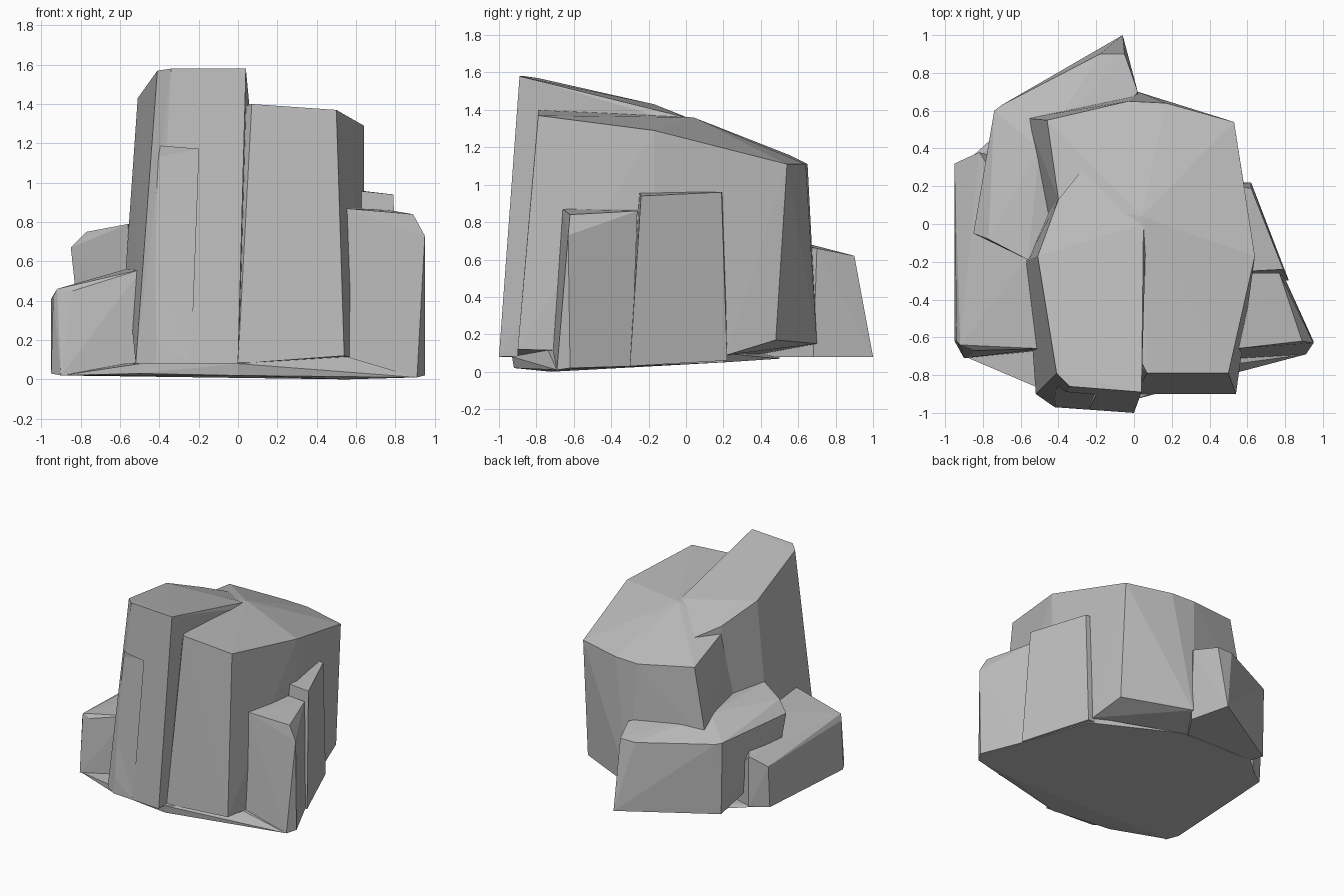
import bpy
import bmesh

default_cube = bpy.data.objects.get("Cube")
if default_cube:
    bpy.data.objects.remove(default_cube, do_unlink=True)

# One plain stone colour
stone = bpy.data.materials.new("grey_stone")
stone.use_nodes = True
stone.diffuse_color = (0.5, 0.5, 0.5, 1)
stone.node_tree.nodes["Principled BSDF"].inputs["Base Color"].default_value = stone.diffuse_color


def chunk(name, top, bottom):
    """A flat-faced boulder wrapped tightly around its top and bottom corners."""
    bm = bmesh.new()
    for corner in top + bottom:
        bm.verts.new(corner)
    result = bmesh.ops.convex_hull(bm, input=bm.verts)
    loose = {v for v in result["geom_interior"] + result["geom_unused"]
             if isinstance(v, bmesh.types.BMVert)}
    bmesh.ops.delete(bm, geom=list(loose), context="VERTS")
    bmesh.ops.recalc_face_normals(bm, faces=bm.faces)
    mesh = bpy.data.meshes.new(name)
    bm.to_mesh(mesh)
    bm.free()
    mesh.materials.append(stone)
    obj = bpy.data.objects.new(name, mesh)
    bpy.context.collection.objects.link(obj)
    return obj


def carve(target, cutter):
    """Cut one chunk out of another and discard the cutter."""
    cutter.hide_render = True
    modifier = target.modifiers.new("carve", "BOOLEAN")
    modifier.operation = "DIFFERENCE"
    modifier.solver = "EXACT"
    modifier.object = cutter
    bpy.context.view_layer.objects.active = target
    bpy.ops.object.modifier_apply(modifier=modifier.name)
    bpy.data.objects.remove(cutter, do_unlink=True)


# Broad central mass with a sloping top
chunk(
    "main_boulder",
    top=[(.07, -.79, 1.4), (.5, -.79, 1.37), (.64, -.17, 1.29), (.53, .54, 1.11),
         (.17, .64, 1.11), (-.03, .65, 1.11), (-.46, .55, 1.16), (-.4, .13, 1.25),
         (.06, -.16, 1.36), (.04, .04, 1.36)],
    bottom=[(0, -.9, .08), (.54, -.9, .12), (.64, -.17, .1), (.58, .22, .09),
            (.53, .48, .17), (.02, .7, .15), (-.57, .56, .6), (-.5, .5, .1),
            (-.5, -.2, .08)],
)

# Tall front column
column = chunk(
    "tall_column",
    top=[(-.41, -.79, 1.57), (-.34, -.86, 1.58), (.04, -.89, 1.58), (.06, -.16, 1.37),
         (.05, 0, 1.36), (-.2, .38, 1.21), (-.4, .13, 1.31), (-.51, -.17, 1.43)],
    bottom=[(-.52, -.9, .08), (-.42, -.97, .08), (0, -1, .08), (0, 0, .1),
            (-.5, 0, .1), (-.57, -.2, .57)],
)

# Shallow panel worn into the column, fading out towards the ground
carve(column, chunk(
    "panel_cutter",
    top=[(-.7, -1.2, 1.08), (-.7, -.84, 1.08), (-.44, -.86, 1.19), (-.44, -1.2, 1.19),
         (-.2, -.875, 1.17), (-.21, -1.2, 1.17)],
    bottom=[(-.7, -1.2, .1), (-.7, -.965, .1), (-.24, -.98, .1), (-.24, -1.2, .1)],
))

# Low side rock
chunk(
    "low_side_rock",
    top=[(-.92, -.64, .46), (-.84, -.67, .45), (-.49, -.66, .56), (-.5, -.1, .58),
         (-.82, .38, .48), (-.95, .32, .41), (-.94, -.62, .42)],
    bottom=[(-.95, -.62, .03), (-.9, -.71, .02), (-.48, -.67, .03),
            (-.5, .3, .08), (-.82, .38, .08), (-.95, .3, .08)],
)

# Rear rock wrapping behind the main mass
chunk(
    "rear_rock",
    top=[(-.05, .9, .62), (-.18, .9, .62), (-.7, .63, .64), (-.74, .6, .65),
         (-.85, -.05, .67), (-.77, -.08, .75), (-.56, -.19, .79), (-.5, .4, .75),
         (.02, .7, .66)],
    bottom=[(-.06, 1, .08), (-.73, .6, .08), (-.81, 0, .3), (-.5, -.1, .08),
            (.02, .68, .08)],
)

# Corner rock and the thinner slab behind it
chunk(
    "front_corner_rock",
    top=[(.54, -.66, .87), (.89, -.62, .84), (.95, -.63, .73), (.77, -.26, .86),
         (.6, -.26, .87)],
    bottom=[(.54, -.72, 0), (.91, -.69, .01), (.95, -.62, .02), (.8, -.29, .03),
            (.5, -.29, .03)],
)
chunk(
    "side_slab",
    top=[(.6, -.25, .96), (.79, -.24, .94), (.62, .19, .96), (.5, .2, .96)],
    bottom=[(.82, -.3, .03), (.5, -.3, .03), (.62, .22, .06), (.5, .22, .06)],
)

# Flat underside joining the rocks
chunk(
    "base_plate",
    top=[(-.5, -.87, .08), (0, -.93, .08), (.54, -.74, .12), (.6, .2, .1),
         (-.6, .5, .1)],
    bottom=[(-.9, -.7, .02), (-.5, -.87, .03), (0, -.92, .02), (.55, -.72, 0),
            (.91, -.69, .01), (.8, -.29, .03), (.6, .2, .05), (-.05, .5, .07),
            (-.7, .5, .08), (-.92, .3, .08)],
)
